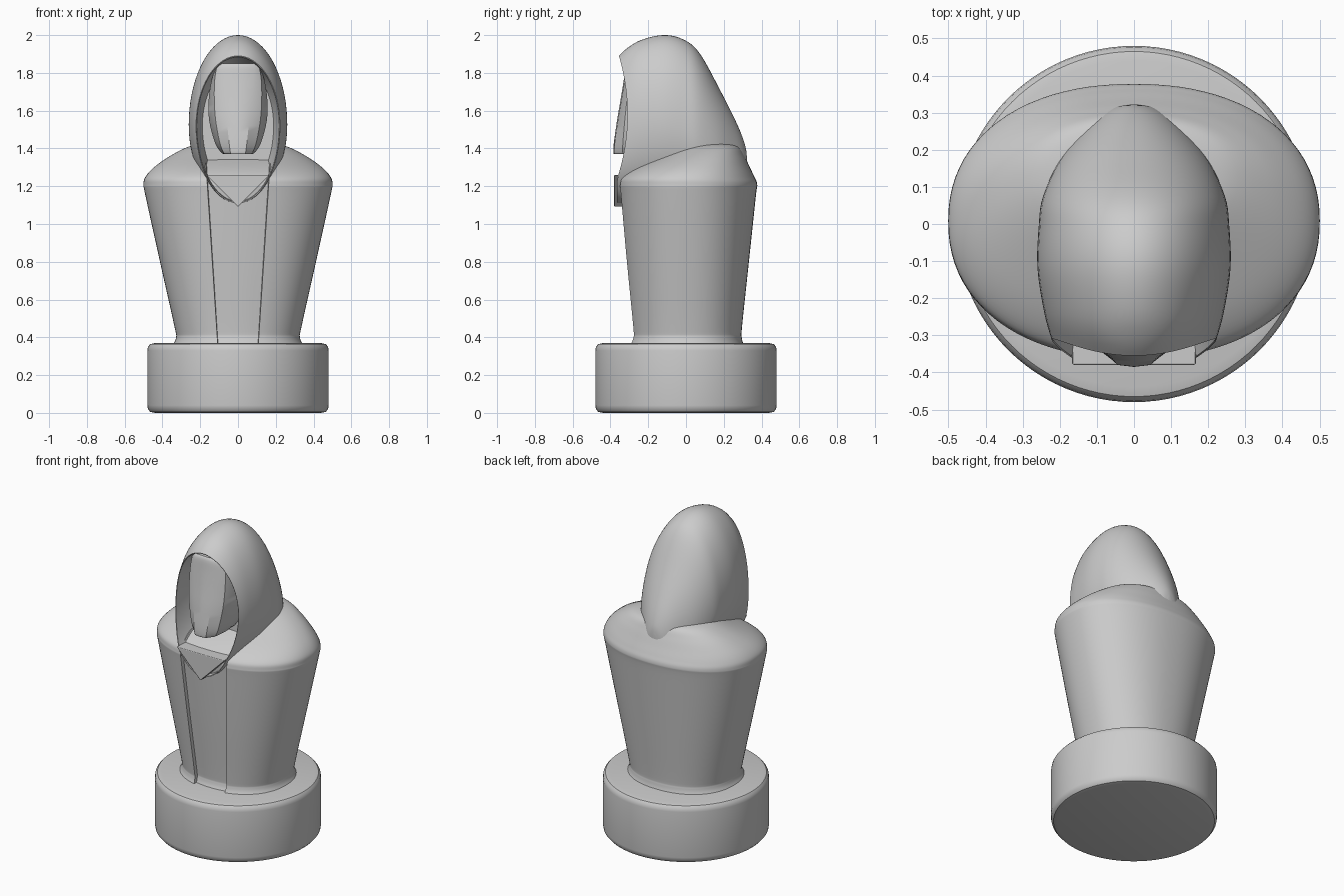
import bpy, math

if "Cube" in bpy.data.objects:
    bpy.data.objects.remove(bpy.data.objects["Cube"])


def make(name, verts, faces, angle=35):
    me = bpy.data.meshes.new(name)
    me.from_pydata(verts, [], faces)
    ob = bpy.data.objects.new(name, me)
    bpy.context.collection.objects.link(ob)
    bpy.ops.object.select_all(action='DESELECT')
    ob.select_set(True)
    bpy.context.view_layer.objects.active = ob
    bpy.ops.object.mode_set(mode='EDIT')
    bpy.ops.mesh.select_all(action='SELECT')
    bpy.ops.mesh.normals_make_consistent(inside=False)
    bpy.ops.object.mode_set(mode='OBJECT')
    bpy.ops.object.shade_smooth_by_angle(angle=math.radians(angle))
    return ob


def loft(name, rings, angle=35):
    n = len(rings[0])
    verts = [p for r in rings for p in r]
    faces = [(k * n + i, k * n + (i + 1) % n, (k + 1) * n + (i + 1) % n, (k + 1) * n + i)
             for k in range(len(rings) - 1) for i in range(n)]
    faces += [tuple(range(n)), tuple(range(len(verts) - n, len(verts)))]
    return make(name, verts, faces, angle)


def spline(keys, steps):
    """Catmull-Rom interpolation of key rows."""
    out = []
    for i in range(len(keys) - 1):
        a, b, c, d = (keys[max(i - 1, 0)], keys[i], keys[i + 1], keys[min(i + 2, len(keys) - 1)])
        for s in range(steps):
            t = s / steps
            out.append([0.5 * (2 * q + (r - p) * t + (2 * p - 5 * q + 4 * r - u) * t * t
                               + (3 * q - p - 3 * r + u) * t ** 3)
                        for p, q, r, u in zip(a, b, c, d)])
    return out + [list(keys[-1])]


# round plinth with softened rims
prof = [(0.44, 0), (0.465, 0.006), (0.477, 0.02), (0.48, 0.04), (0.48, 0.33),
        (0.477, 0.35), (0.465, 0.364), (0.44, 0.37)]
N = 96
loft("plinth", [[(r * math.cos(2 * math.pi * i / N), r * math.sin(2 * math.pi * i / N), z)
                 for i in range(N)] for r, z in prof])


# robe: rounded sections with a recessed strip down the front
def robe_ring(z, a, yf, yb):
    e = 2 / 2.2
    w = min(0.11 + 0.065 * (z - 0.4), a * 0.6)
    t0 = -math.acos((w / a) ** 1.1)
    yc = (yf + yb) / 2
    h = (yb - yf) / 2
    pts = []
    for i in range(81):
        t = t0 + (math.pi - 2 * t0) * i / 80
        c, s = math.cos(t), math.sin(t)
        pts.append((math.copysign(abs(c) ** e, c) * a, yc + math.copysign(abs(s) ** e, s) * h, z))
    y = pts[0][1] + 0.022
    for i in range(7):
        x = -w * 0.98 + 1.96 * w * i / 6
        pts.append((x, y - 0.012 * (1 - (x / w) ** 2), z))
    return pts


robe = [(0.36, 0.345, -0.305, 0.305), (0.40, 0.328, -0.29, 0.295), (0.46, 0.337, -0.292, 0.297),
        (0.8, 0.413, -0.326, 0.333), (1.15, 0.49, -0.358, 0.37), (1.21, 0.50, -0.362, 0.377),
        (1.25, 0.49, -0.345, 0.362), (1.30, 0.445, -0.27, 0.338), (1.36, 0.36, -0.14, 0.31),
        (1.41, 0.26, -0.03, 0.28), (1.43, 0.16, 0.03, 0.22)]
loft("robe", [robe_ring(*k) for k in spline(robe, 5)])


# hood: upright oval sections from back to front, then turned inwards as a cavity
def hood_ring(y, top, hw, zc, bot=1.11, scale=1.0, rim=0.0):
    pts = []
    for i in range(72):
        t = 2 * math.pi * i / 72
        s = math.sin(t)
        z = zc + s * scale * ((top - zc) if s > 0 else (zc - bot))
        dy = rim * (0.04 - 0.045 * min(((z - 1.58) / 0.31) ** 2, 1.2))
        pts.append((hw * scale * math.cos(t), y + dy, z))
    return pts


hood = [(0.322, 1.36, 0.02, 1.28, 1.11, 1, 0), (0.312, 1.42, 0.06, 1.30, 1.11, 1, 0),
        (0.27, 1.53, 0.115, 1.33, 1.11, 1, 0), (0.18, 1.71, 0.195, 1.38, 1.11, 1, 0),
        (0.075, 1.90, 0.245, 1.45, 1.11, 1, 0), (-0.01, 1.975, 0.257, 1.5, 1.11, 1, 0),
        (-0.12, 2.0, 0.26, 1.53, 1.11, 1, 0), (-0.25, 1.967, 0.242, 1.53, 1.11, 1, 0.3),
        (-0.35, 1.89, 0.222, 1.52, 1.11, 1, 1)]
rings = [hood_ring(*k) for k in spline(hood, 5)]
for y, sc, rim in ((-0.348, 0.985, 1), (-0.25, 0.95, 0.5), (-0.15, 0.85, 0)):
    rings.append(hood_ring(y, 1.89, 0.222, 1.52, 1.11, sc, rim))
loft("hood", rings, 45)


# face: faceted mask with a central strip narrowing to the chin
def face_ring(z, hw, s, yf):
    half = [(s, yf), ((s + hw) / 2 + 0.012, yf * 0.6 - 0.108), (hw, -0.235), (hw * 0.9, -0.13)]
    pts = [(0, yf - 0.005)] + half + [(-x, y) for x, y in reversed(half)]
    return [(x, y, z) for x, y in pts]


face = [(1.37, 0.07, 0.035, -0.375), (1.378, 0.088, 0.04, -0.38), (1.43, 0.122, 0.047, -0.377),
        (1.55, 0.153, 0.06, -0.36), (1.66, 0.155, 0.072, -0.341), (1.76, 0.14, 0.083, -0.325),
        (1.83, 0.115, 0.085, -0.315), (1.85, 0.09, 0.075, -0.305)]
loft("face", [face_ring(*k) for k in spline(face, 4)], 30)

# triangular collar below the face
tri = [(-0.168, 1.26), (0.168, 1.26), (0, 1.09)]
collar = loft("collar", [[(x, y, z) for x, z in tri] for y in (-0.38, -0.2)], 30)
bev = collar.modifiers.new("soft_edge", 'BEVEL')
bev.width = 0.004
bev.segments = 2
